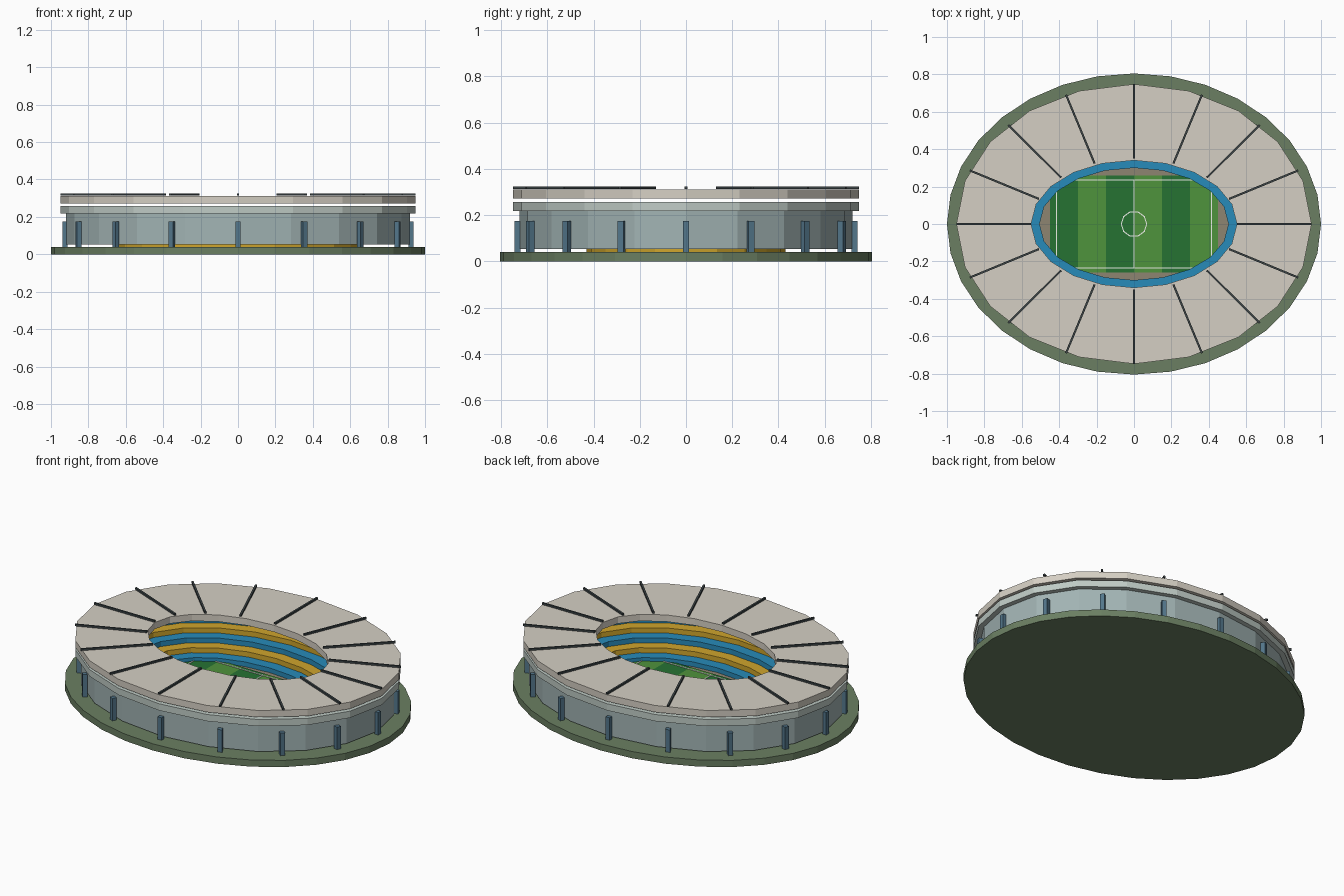
import bpy, bmesh, math

if "Cube" in bpy.data.objects:
    bpy.data.objects.remove(bpy.data.objects["Cube"])


def mat(name, r, g, b):
    m = bpy.data.materials.new(name)
    m.diffuse_color = [(c / 255) ** 2.2 for c in (r, g, b)] + [1]
    m.use_nodes = True
    m.node_tree.nodes["Principled BSDF"].inputs["Base Color"].default_value = m.diffuse_color
    return m


GROUND = mat("ground_green", 106, 126, 98)
CONCRETE = mat("concrete", 140, 132, 112)
WALL = mat("wall_grey", 160, 178, 178)
BAND = mat("band_grey", 190, 202, 196)
ROOF = mat("roof_cream", 212, 206, 194)
STEEL = mat("steel_blue", 84, 118, 138)
DARK = mat("rib_dark", 62, 70, 72)
BLUE = mat("seat_blue", 44, 138, 184)
GOLD = mat("seat_gold", 206, 164, 48)
GRASS_A = mat("grass_dark", 42, 114, 54)
GRASS_B = mat("grass_light", 80, 146, 62)
WHITE = mat("line_white", 235, 238, 230)


def finish(name, bm, material):
    bmesh.ops.recalc_face_normals(bm, faces=bm.faces)
    me = bpy.data.meshes.new(name)
    bm.to_mesh(me)
    bm.free()
    ob = bpy.data.objects.new(name, me)
    bpy.context.collection.objects.link(ob)
    me.materials.append(material)
    return ob


def ring(name, outer, inner, z0, z1, material, n=20):
    """Elliptical ring with a rectangular section; inner=None gives a solid disc."""
    bm = bmesh.new()

    def loop(r, z):
        return [bm.verts.new((r[0] * math.cos(2 * math.pi * i / n),
                              r[1] * math.sin(2 * math.pi * i / n), z)) for i in range(n)]
    loops = [loop(outer, z0), loop(outer, z1)]
    if inner:
        loops += [loop(inner, z1), loop(inner, z0)]
        pairs = list(zip(loops, loops[1:] + loops[:1]))
    else:
        pairs = [(loops[0], loops[1])]
        bm.faces.new(loops[0])
        bm.faces.new(loops[1])
    for a, b in pairs:
        for i in range(n):
            j = (i + 1) % n
            bm.faces.new((a[i], a[j], b[j], b[i]))
    return finish(name, bm, material)


def box(name, centre, size, material, angle=0):
    bm = bmesh.new()
    bmesh.ops.create_cube(bm, size=1)
    bmesh.ops.scale(bm, vec=size, verts=bm.verts)
    ob = finish(name, bm, material)
    ob.location = centre
    ob.rotation_euler.z = angle
    return ob


# ground plinth and infield
ring("plinth", (1.0, 0.805), None, 0, 0.04, GROUND, 32)
ring("infield", (0.53, 0.33), None, 0.038, 0.044, CONCRETE)

# pitch stripes and markings
for i in range(6):
    box(f"pitch_stripe_{i}", (-0.375 + 0.15 * i, 0, 0.045), (0.15, 0.52, 0.012),
        GRASS_B if i % 2 else GRASS_A)
LZ = 0.052
box("halfway_line", (0, 0, LZ), (0.006, 0.47, 0.004), WHITE)
for s in (-1, 1):
    box("goal_line", (s * 0.415, 0, LZ), (0.006, 0.47, 0.004), WHITE)
    box("touch_line", (0, s * 0.235, LZ), (0.83, 0.006, 0.004), WHITE)
ring("centre_circle", (0.071, 0.071), (0.065, 0.065), 0.05, 0.054, WHITE, 10)

# stepped seating tiers
for i in range(6):
    ring(f"seating_tier_{i}", (0.57 + 0.065 * i, 0.365 + 0.066 * i),
         (0.505 + 0.065 * i, 0.30 + 0.066 * i), 0.04 + 0.03 * max(i - 1, 0),
         0.072 + 0.03 * i, GOLD if i % 2 else BLUE)

# outer wall, upper band and roof
ring("outer_wall", (0.92, 0.72), (0.88, 0.685), 0.053, 0.218, WALL)
ring("upper_band", (0.95, 0.748), (0.86, 0.665), 0.218, 0.258, BAND)
ring("roof", (0.95, 0.748), (0.55, 0.34), 0.272, 0.312, ROOF)

# pillars round the wall and ribs across the roof
for k in range(16):
    t = 2 * math.pi * k / 16
    c, s = math.cos(t), math.sin(t)
    box(f"pillar_{k}", (0.924 * c, 0.729 * s, 0.107), (0.026, 0.026, 0.135), STEEL,
        math.atan2(0.729 * s, 0.924 * c))
    x0, y0, x1, y1 = 0.55 * c, 0.35 * s, 0.95 * c, 0.748 * s
    box(f"roof_rib_{k}", ((x0 + x1) / 2, (y0 + y1) / 2, 0.319),
        (math.hypot(x1 - x0, y1 - y0), 0.011, 0.011), DARK, math.atan2(y1 - y0, x1 - x0))
